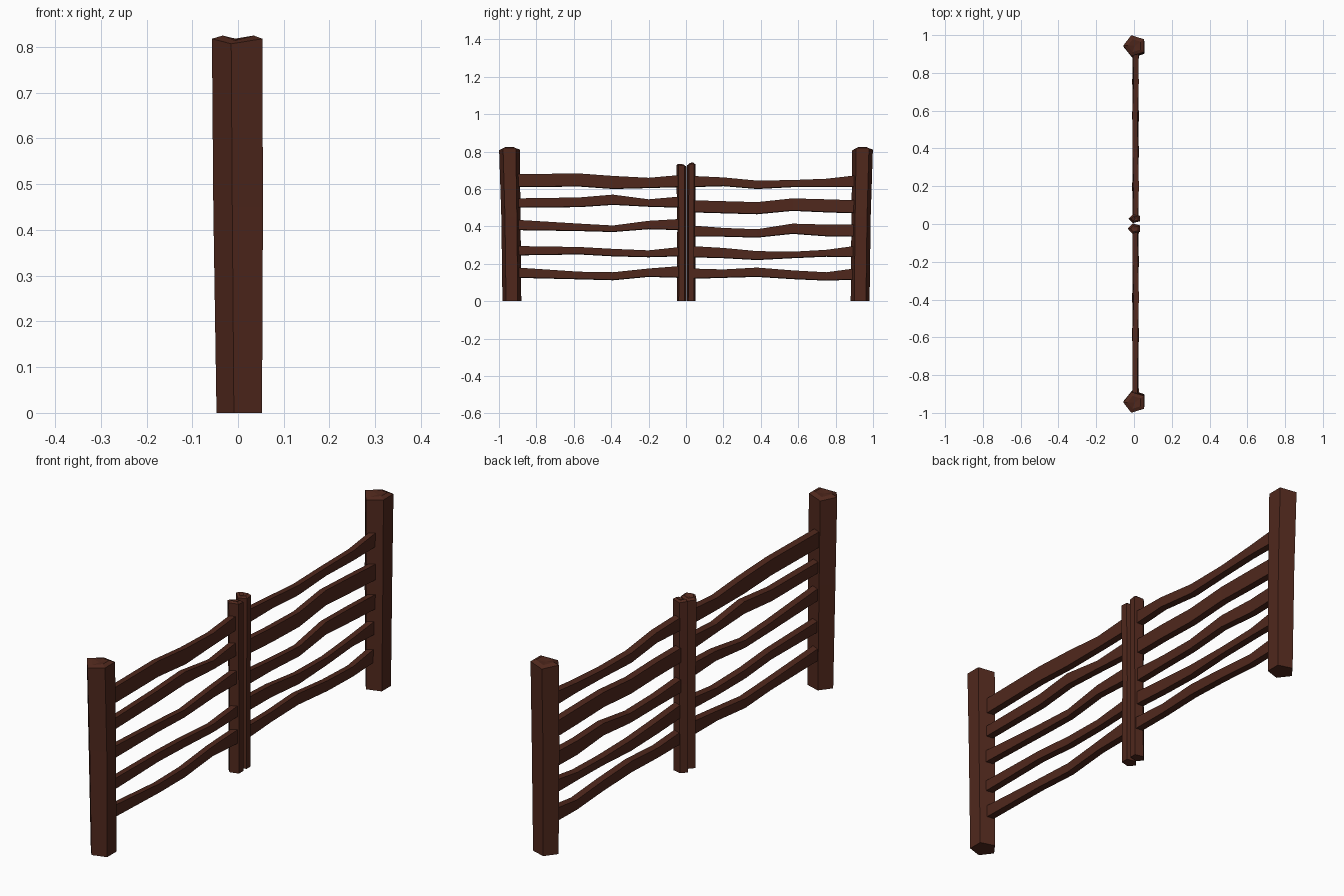
import bpy, bmesh, math

if "Cube" in bpy.data.objects:
    bpy.data.objects.remove(bpy.data.objects["Cube"])

wood = bpy.data.materials.new("dark_wood")
wood.diffuse_color = (0.08, 0.021, 0.012, 1)
wood.use_nodes = True
wood.node_tree.nodes["Principled BSDF"].inputs["Base Color"].default_value = wood.diffuse_color


def finish(name, bm):
    bmesh.ops.recalc_face_normals(bm, faces=bm.faces)
    mesh = bpy.data.meshes.new(name)
    bm.to_mesh(mesh)
    bm.free()
    mesh.materials.append(wood)
    bpy.context.collection.objects.link(bpy.data.objects.new(name, mesh))


def loft(bm, rings):
    """Join rings of points with quads; returns the vertex rings."""
    loops = [[bm.verts.new(p) for p in ring] for ring in rings]
    for a, b in zip(loops, loops[1:]):
        for i in range(len(a)):
            j = (i + 1) % len(a)
            bm.faces.new((a[i], a[j], b[j], b[i]))
    return loops


def post(name, sections, dips):
    """Five-sided post; sections are (x, y, z, x radius, y radius)."""
    def ring(x, y, z, rx, ry, drop):
        angles = [math.pi + i * math.tau / 5 for i in range(5)]
        return [(x + rx * math.cos(a), y + ry * math.sin(a), z - d)
                for a, d in zip(angles, drop)]
    rings = [ring(*s, [0] * 5) for s in sections[:-1]]
    x, y, z, rx, ry = sections[-1]
    rings.append(ring(x, y, z - 0.007, rx, ry, dips))
    rings.append(ring(x, y, z, rx * 0.62, ry * 0.62, dips))
    bm = bmesh.new()
    loops = loft(bm, rings)
    bm.faces.new(loops[0])
    centre = bm.verts.new((x, y, z - 0.009))
    top = loops[-1]
    for i in range(5):
        bm.faces.new((top[i], top[(i + 1) % 5], centre))
    finish(name, bm)


def rail(name, ys, spans, phase):
    """Wavy flat rail; spans are (bottom, top) heights at each y."""
    rings = []
    for i, (y, (lo, hi)) in enumerate(zip(ys, spans)):
        x = 0.008 + 0.004 * math.sin(i * 1.9 + phase)
        t = 0.014
        rings.append([(x - t, y, lo), (x + t, y, lo + 0.003),
                      (x + t, y, hi), (x - t, y, hi - 0.003)])
    bm = bmesh.new()
    loops = loft(bm, rings)
    bm.faces.new(loops[0])
    bm.faces.new(loops[-1])
    finish(name, bm)


# Tall outer posts, leaning slightly outward
for side, label in ((-1, "left"), (1, "right")):
    post(label + "_outer_post",
         [(0.008, side * 0.931, 0, 0.055, 0.053),
          (0.006, side * 0.936, 0.45, 0.060, 0.054),
          (0.004, side * 0.944, 0.825, 0.061, 0.058)],
         [0, 0.011, 0, 0, 0.007])

# Slim paired posts at the middle
post("left_middle_post", [(0.004, -0.023, 0, 0.034, 0.027),
                          (0.003, -0.022, 0.38, 0.033, 0.026),
                          (0.003, -0.025, 0.735, 0.036, 0.028)],
     [0.006, 0, 0, 0.003, 0.008])
post("right_middle_post", [(0.004, 0.028, 0, 0.033, 0.024),
                           (0.005, 0.028, 0.38, 0.032, 0.023),
                           (0.005, 0.029, 0.742, 0.034, 0.024)],
     [0, 0.008, 0.004, 0, 0.004])

# Rails of the left panel
left_y = (-0.9, -0.57, -0.39, -0.2, -0.03)
left_rails = [
    ((.125, .18), (.117, .158), (.112, .155), (.13, .175), (.125, .188)),
    ((.245, .295), (.25, .29), (.24, .28), (.235, .272), (.24, .29)),
    ((.38, .435), (.375, .415), (.37, .405), (.385, .43), (.38, .44)),
    ((.50, .55), (.503, .555), (.515, .57), (.505, .545), (.50, .56)),
    ((.61, .68), (.613, .683), (.60, .67), (.605, .66), (.61, .675)),
]
for i, spans in enumerate(left_rails):
    rail(f"left_rail_{i + 1}", left_y, spans, i)

# Rails of the right panel
right_y = (0.03, 0.2, 0.38, 0.57, 0.75, 0.9)
right_rails = [
    ((.12, .175), (.125, .17), (.13, .18), (.118, .165), (.11, .155), (.115, .175)),
    ((.235, .295), (.23, .285), (.22, .268), (.23, .265), (.238, .275), (.235, .295)),
    ((.345, .405), (.345, .392), (.34, .385), (.36, .415), (.347, .41), (.345, .41)),
    ((.475, .54), (.47, .535), (.465, .53), (.483, .55), (.475, .545), (.47, .54)),
    ((.61, .67), (.615, .662), (.60, .645), (.61, .648), (.61, .655), (.61, .672)),
]
for i, spans in enumerate(right_rails):
    rail(f"right_rail_{i + 1}", right_y, spans, i + 2)
